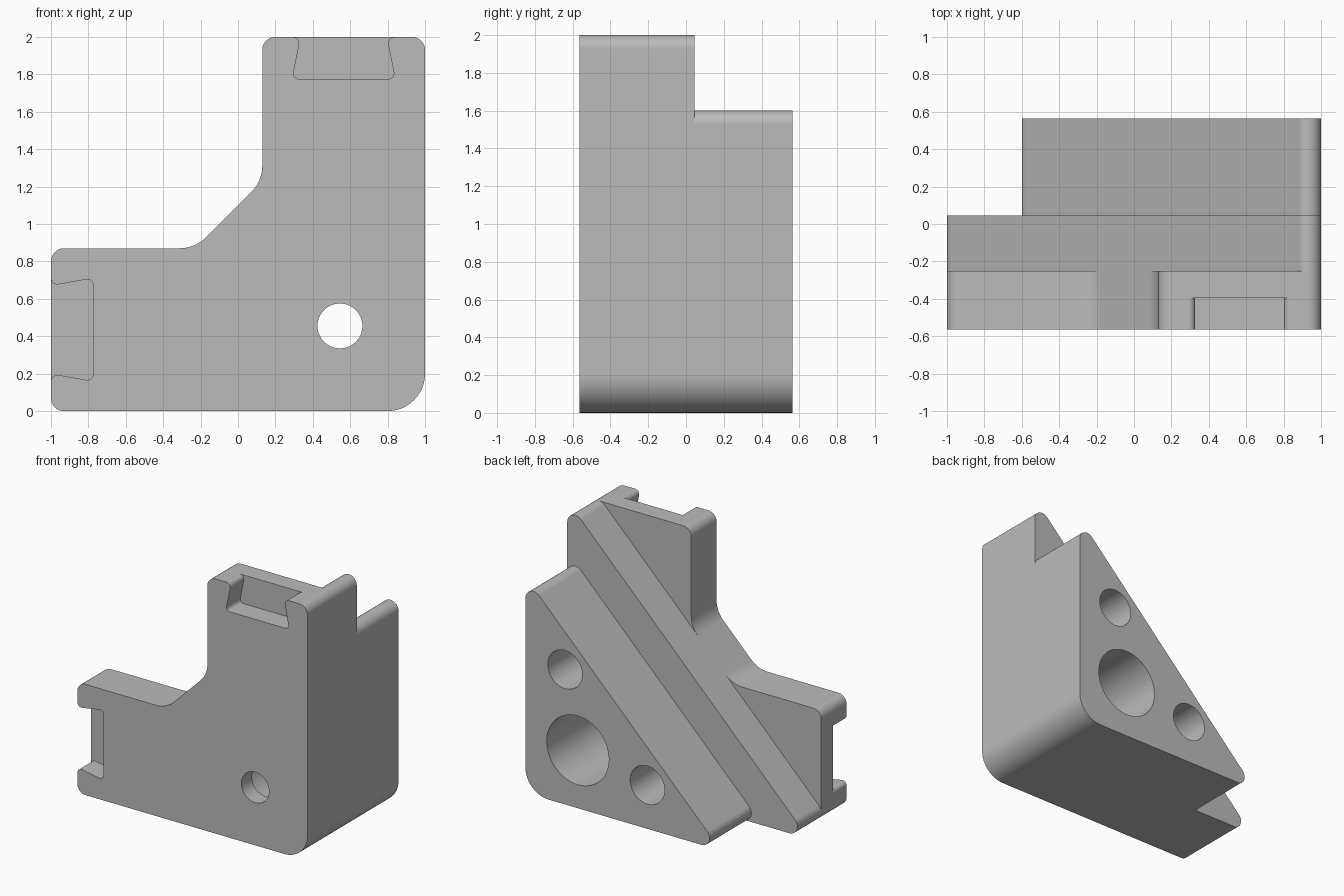
import bpy, bmesh, math
from mathutils import Vector, Matrix

if "Cube" in bpy.data.objects:
    bpy.data.objects.remove(bpy.data.objects["Cube"], do_unlink=True)

FRONT, POCKET, PLATE, STEP, BACK = -0.565, -0.395, -0.25, 0.046, 0.565
BORE_END = -0.435
TIP = 0.07       # radius of small outer corners
HEEL = 0.2       # radius of the big corner and the inner bends

mat = bpy.data.materials.new("plain_grey")
mat.use_nodes = True
grey = (0.5, 0.5, 0.5, 1)
mat.diffuse_color = grey
mat.node_tree.nodes["Principled BSDF"].inputs["Base Color"].default_value = grey


def rounded(points):
    """Turn (x, z, radius) corners into an outline with arcs."""
    out = []
    for i, (x, z, r) in enumerate(points):
        p = Vector((x, z))
        a = (Vector(points[i - 1][:2]) - p).normalized()
        b = (Vector(points[(i + 1) % len(points)][:2]) - p).normalized()
        half = a.angle(b) / 2
        centre = p + (a + b).normalized() * (r / math.sin(half))
        start = p + a * (r / math.tan(half)) - centre
        end = p + b * (r / math.tan(half)) - centre
        sweep = start.angle(end)
        if start.cross(end) < 0:
            sweep = -sweep
        steps = max(4, round(abs(sweep) / math.radians(7.5)))
        for k in range(steps + 1):
            out.append(centre + Matrix.Rotation(sweep * k / steps, 2) @ start)
    return out


def add_object(name, bm):
    bmesh.ops.recalc_face_normals(bm, faces=bm.faces)
    mesh = bpy.data.meshes.new(name)
    bm.to_mesh(mesh)
    bm.free()
    mesh.materials.append(mat)
    obj = bpy.data.objects.new(name, mesh)
    bpy.context.collection.objects.link(obj)
    return obj


def slab(name, points, y0, y1):
    bm = bmesh.new()
    face = bm.faces.new([bm.verts.new((p.x, y0, p.y)) for p in rounded(points)])
    side = bmesh.ops.extrude_face_region(bm, geom=[face], use_keep_orig=True)["geom"]
    moved = [v for v in side if isinstance(v, bmesh.types.BMVert)]
    bmesh.ops.translate(bm, verts=moved, vec=(0, y1 - y0, 0))
    return add_object(name, bm)


def drill(name, x, z, radius, y0, y1):
    bm = bmesh.new()
    place = Matrix.Translation((x, (y0 + y1) / 2, z)) @ Matrix.Rotation(math.pi / 2, 4, "X")
    bmesh.ops.create_cone(bm, cap_ends=True, segments=64, radius1=radius,
                          radius2=radius, depth=y1 - y0, matrix=place)
    return add_object(name, bm)


def wedge(name, leg, y0, y1):
    return slab(name, [(1 - leg, 0, TIP), (1, 0, HEEL), (1, leg, TIP)], y0, y1)


def combine(target, tool, operation):
    mod = target.modifiers.new(operation, "BOOLEAN")
    mod.operation, mod.solver, mod.object = operation, "EXACT", tool
    bpy.context.view_layer.objects.active = target
    bpy.ops.object.modifier_apply(modifier=mod.name)
    bpy.data.objects.remove(tool, do_unlink=True)


# L-shaped outline, with optional dovetail slots in the two arm ends
def l_outline(slots):
    top = [(0.795, 2, 0.035), (0.84, 1.775, 0.03), (0.29, 1.775, 0.03), (0.335, 2, 0.035)]
    left = [(1 - z, 1 - x, r) for x, z, r in reversed(top)]
    left = [(x, z, r) for x, z, r in reversed(left)]
    left = [(-1, 0.67, 0.035), (-0.775, 0.71, 0.03), (-0.775, 0.16, 0.03), (-1, 0.2, 0.035)]
    return ([(1, 0, HEEL), (1, 2, TIP)] + (top if slots else [])
            + [(0.13, 2, TIP), (0.13, 1.229, HEEL), (-0.229, 0.87, HEEL), (-1, 0.87, TIP)]
            + (left if slots else []) + [(-1, 0, TIP)])


# Body layers from front to back
bracket = slab("corner_bracket", l_outline(True), FRONT, POCKET)
combine(bracket, slab("backing_plate", l_outline(False), POCKET, PLATE), "UNION")
combine(bracket, wedge("middle_wedge", 2.099, PLATE, STEP), "UNION")
combine(bracket, wedge("rear_wedge", 1.699, STEP, BACK), "UNION")

# Screw hole, its wide bore, and two blind holes from the back
for name, x, z, radius, y0, y1 in (
        ("screw_hole", 0.545, 0.455, 0.12, FRONT - 0.1, 0),
        ("wide_bore", 0.545, 0.455, 0.27, BORE_END, BACK + 0.1),
        ("upper_hole", 0.656, 1.06, 0.15, BORE_END, BACK + 0.1),
        ("lower_hole", -0.06, 0.344, 0.15, BORE_END, BACK + 0.1)):
    combine(bracket, drill(name, x, z, radius, y0, y1), "DIFFERENCE")

# Smooth arcs with crisp flats
bpy.ops.object.select_all(action="DESELECT")
bracket.select_set(True)
bpy.context.view_layer.objects.active = bracket
bpy.ops.object.shade_smooth_by_angle(angle=math.radians(30))
flats = bracket.modifiers.new("flat_faces", "WEIGHTED_NORMAL")
flats.keep_sharp = True
